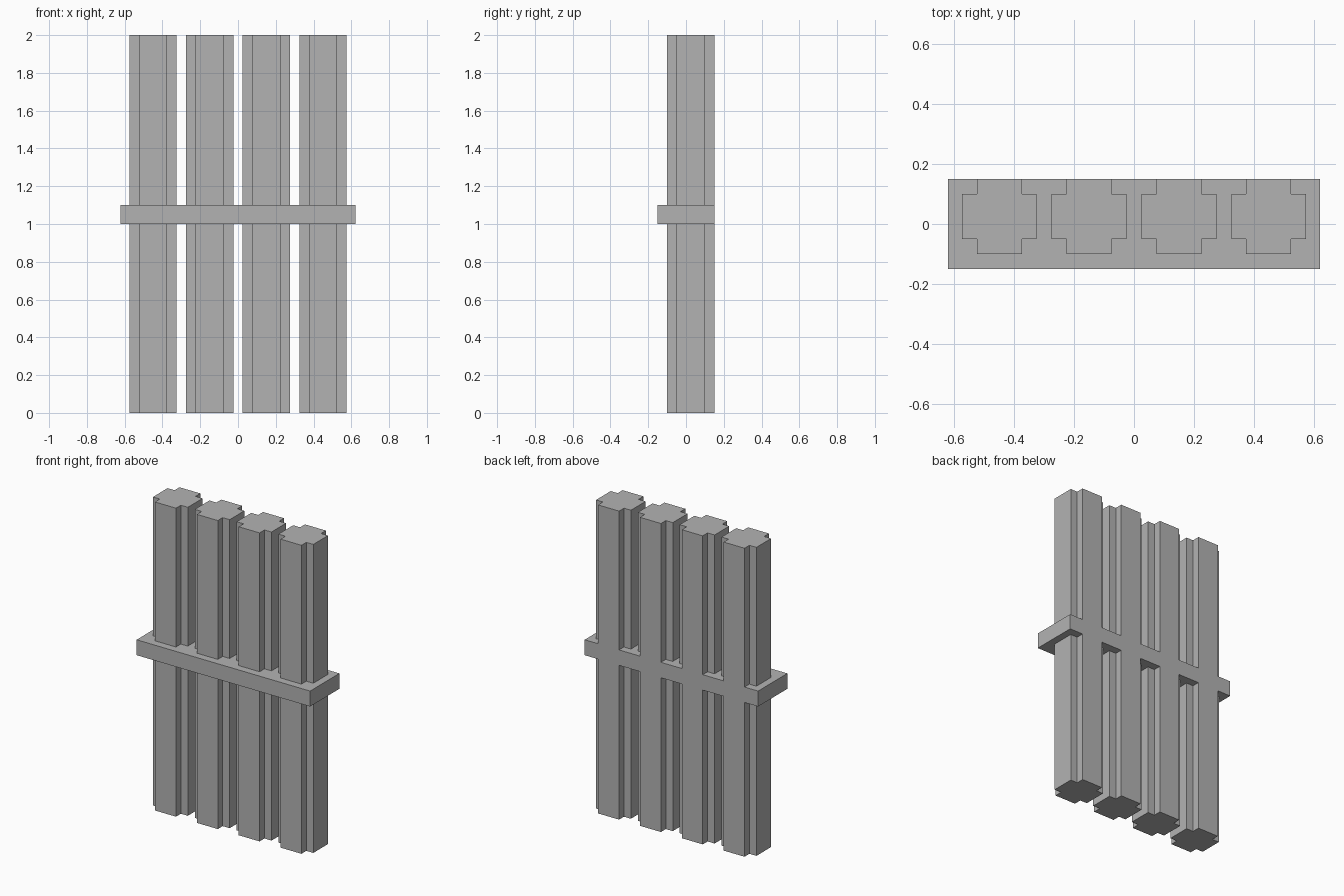
import bpy
import bmesh

cube = bpy.data.objects.get("Cube")
if cube:
    bpy.data.objects.remove(cube, do_unlink=True)

# Single grey finish
GREY = (0.45, 0.45, 0.45, 1.0)
grey = bpy.data.materials.new("plain_grey")
grey.use_nodes = True
grey.diffuse_color = GREY
grey.node_tree.nodes["Principled BSDF"].inputs["Base Color"].default_value = GREY


def extrude_profile(name, profile, bottom, top, location=(0, 0)):
    """Extrude a flat outline upwards into a closed solid."""
    bm = bmesh.new()
    face = bm.faces.new([bm.verts.new((x, y, bottom)) for x, y in profile])
    result = bmesh.ops.extrude_face_region(bm, geom=[face], use_keep_orig=True)
    raised = [v for v in result["geom"] if isinstance(v, bmesh.types.BMVert)]
    bmesh.ops.translate(bm, verts=raised, vec=(0, 0, top - bottom))
    bmesh.ops.recalc_face_normals(bm, faces=bm.faces[:])
    mesh = bpy.data.meshes.new(name)
    bm.to_mesh(mesh)
    bm.free()
    mesh.materials.append(grey)
    obj = bpy.data.objects.new(name, mesh)
    obj.location = (*location, 0)
    bpy.context.collection.objects.link(obj)
    return obj


# Square outline with a notch cut from every corner
OUT, IN = 0.125, 0.075
notched = []
for sx, sy in ((1, 1), (-1, 1), (-1, -1), (1, -1)):
    corner = [(sx * OUT, sy * IN), (sx * IN, sy * IN), (sx * IN, sy * OUT)]
    notched += corner if sx * sy > 0 else corner[::-1]

# Row of four upright pickets
SPACING = 0.3
for i in range(4):
    extrude_profile(f"picket_{i + 1}", notched, 0, 2, ((i - 1.5) * SPACING, 0.025))

# Cross rail, flush with the back of the pickets
RX, RY = 0.622, 0.15
extrude_profile("cross_rail", [(-RX, -RY), (RX, -RY), (RX, RY), (-RX, RY)], 1.0, 1.1)
